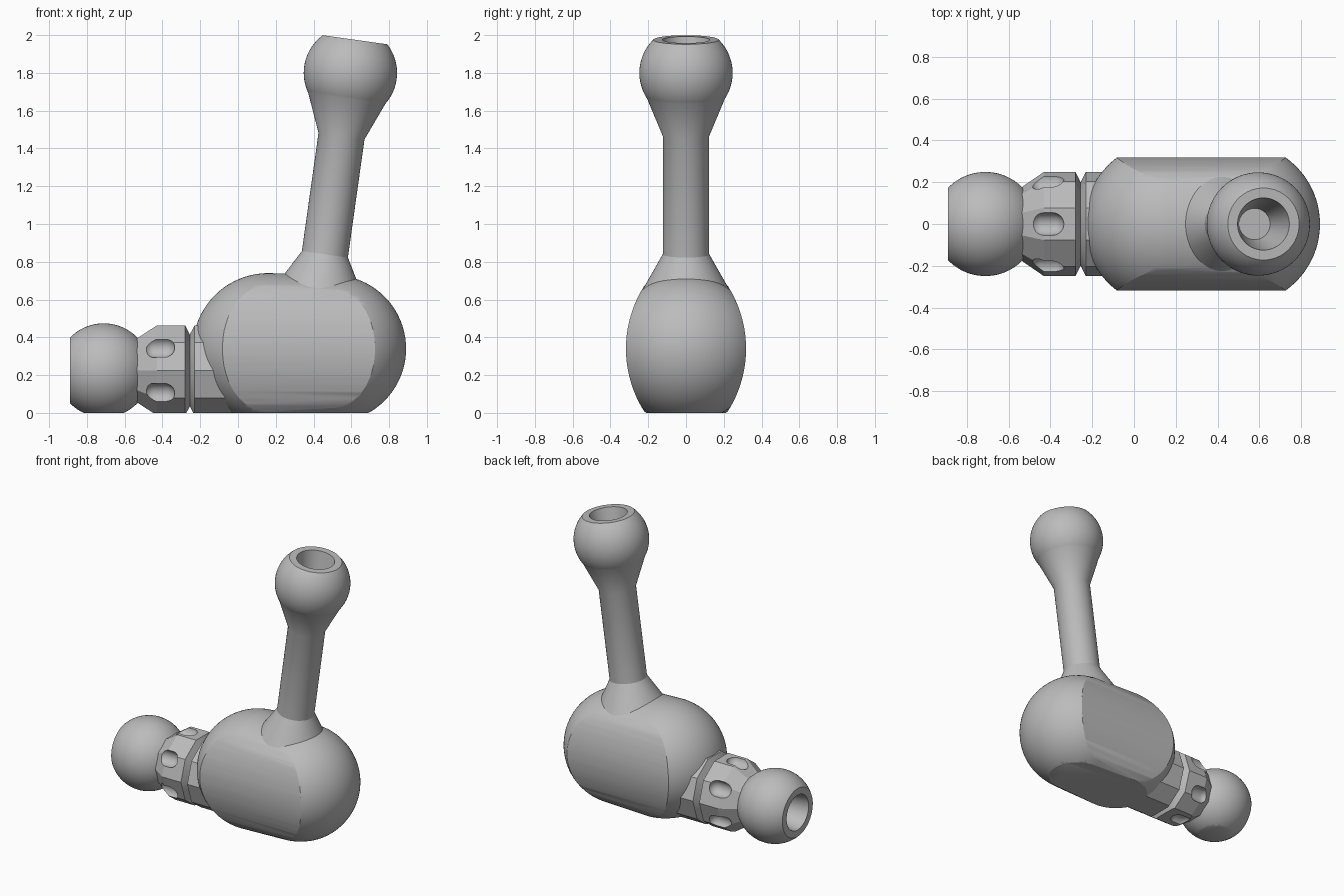
import bpy, bmesh, math
from mathutils import Vector

cube = bpy.data.objects.get("Cube")
if cube:
    bpy.data.objects.remove(cube, do_unlink=True)

grey = bpy.data.materials.new("plain grey")
grey.use_nodes = True
grey.diffuse_color = (0.5, 0.5, 0.5, 1)
grey.node_tree.nodes["Principled BSDF"].inputs["Base Color"].default_value = (0.5, 0.5, 0.5, 1)


def make_object(name, bm):
    bmesh.ops.recalc_face_normals(bm, faces=bm.faces)
    mesh = bpy.data.meshes.new(name)
    bm.to_mesh(mesh)
    bm.free()
    mesh.materials.append(grey)
    obj = bpy.data.objects.new(name, mesh)
    bpy.context.collection.objects.link(obj)
    return obj


def add_lathe(bm, profile, origin, axis, sides):
    """Spin (distance along axis, radius) points around an axis lying in the xz plane."""
    origin, axis = Vector(origin), Vector(axis).normalized()
    u = Vector((0, 1, 0))
    v = axis.cross(u)
    rings = []
    for t, r in profile:
        centre = origin + axis * t
        if r < 1e-5:
            rings.append([bm.verts.new(centre)] * sides)
            continue
        angles = [math.tau * i / sides for i in range(sides)]
        rings.append([bm.verts.new(centre + (u * math.cos(a) + v * math.sin(a)) * r) for a in angles])
    for lower, upper in zip(rings, rings[1:]):
        for i in range(sides):
            j = (i + 1) % sides
            corners = list(dict.fromkeys((lower[i], lower[j], upper[j], upper[i])))
            if len(corners) > 2:
                bm.faces.new(corners)


def lathe(name, profile, origin, axis, sides=64):
    """Lathe a solid and trim it flat at ground level."""
    bm = bmesh.new()
    add_lathe(bm, profile, origin, axis, sides)
    bmesh.ops.bisect_plane(bm, geom=bm.verts[:] + bm.edges[:] + bm.faces[:],
                           plane_co=(0, 0, 0), plane_no=(0, 0, 1), clear_inner=True)
    bmesh.ops.holes_fill(bm, edges=[e for e in bm.edges if e.is_boundary], sides=0)
    return make_object(name, bm)


def arc(centre, radius, start, end, steps=20):
    angles = [start + (end - start) * i / steps for i in range(steps + 1)]
    return [(centre + radius * math.cos(a), radius * math.sin(a)) for a in angles]


def apply_boolean(obj, cutter, operation):
    cutter.hide_render = True
    mod = obj.modifiers.new("cut", "BOOLEAN")
    mod.operation, mod.object, mod.solver = operation, cutter, "EXACT"
    bpy.context.view_layer.objects.active = obj
    bpy.ops.object.modifier_apply(modifier=mod.name)
    bpy.data.objects.remove(cutter, do_unlink=True)


def shade(obj):
    bpy.ops.object.select_all(action="DESELECT")
    obj.select_set(True)
    bpy.context.view_layer.objects.active = obj
    bpy.ops.object.shade_smooth_by_angle(angle=math.radians(28))


# Body: capsule squeezed between two gently curved sides
BODY_Z = 0.34
capsule = arc(0.16, 0.4, math.pi, math.pi / 2) + arc(0.5, 0.39, math.pi / 2, 0)
body = lathe("body", capsule, (0, 0, BODY_Z), (1, 0, 0), 80)

bm = bmesh.new()
side_radius, half_width = 0.62, 0.318
heights = [-0.45 + 0.9 * i / 24 for i in range(25)]
side = [(half_width - side_radius + math.sqrt(side_radius ** 2 - h * h), h + BODY_Z) for h in heights]
outline = side + [(-y, z) for y, z in reversed(side)]
section = bm.faces.new([bm.verts.new((-1, y, z)) for y, z in outline])
extruded = bmesh.ops.extrude_face_region(bm, geom=[section])["geom"]
bmesh.ops.translate(bm, vec=(2.2, 0, 0), verts=[g for g in extruded if isinstance(g, bmesh.types.BMVert)])
apply_boolean(body, make_object("side_cutter", bm), "INTERSECT")


# Hollow tapered socket shared by both ball ends
def ball_end(radius, face, last_angle):
    socket = [(-0.13, 0), (-0.13, 0.075), (face, 0.125)]
    return socket + arc(0, radius, math.acos(face / radius), last_angle, 32)


# Arm: ball, flared rod and flared foot
tilt = math.radians(8)
arm_profile = ball_end(0.247, 0.177, math.acos(-0.135 / 0.247))
arm_profile += [(-0.338, 0.123), (-0.97, 0.123), (-1.16, 0.23), (-1.16, 0)]
arm = lathe("arm", arm_profile, (0.595, 0, 1.8), (math.sin(tilt), 0, math.cos(tilt)))

# Side ball
AXIS_Z = 0.225
ball = lathe("side_ball", ball_end(0.249, 0.179, math.pi), (-0.711, 0, AXIS_Z), (-1, 0, 0))

# Faceted collar and neck with a groove between them
collar_profile = [(-0.535, 0), (-0.535, 0.178), (-0.43, 0.25), (-0.28, 0.25),
                  (-0.255, 0.2), (-0.23, 0.25), (0.1, 0.25), (0.1, 0)]
collar = lathe("collar", collar_profile, (0, 0, AXIS_Z), (1, 0, 0), 10)

# Six rounded grip pockets around the collar
bm = bmesh.new()
pocket = arc(-0.445, 0.055, math.pi, math.pi / 2, 8) + arc(-0.39, 0.055, math.pi / 2, 0, 8)
for k in range(6):
    a = math.radians(30 + 60 * k)
    add_lathe(bm, pocket, (0, 0.245 * math.cos(a), AXIS_Z + 0.245 * math.sin(a)), (1, 0, 0), 24)
apply_boolean(collar, make_object("pocket_cutter", bm), "DIFFERENCE")

for part in (body, arm, ball, collar):
    shade(part)
